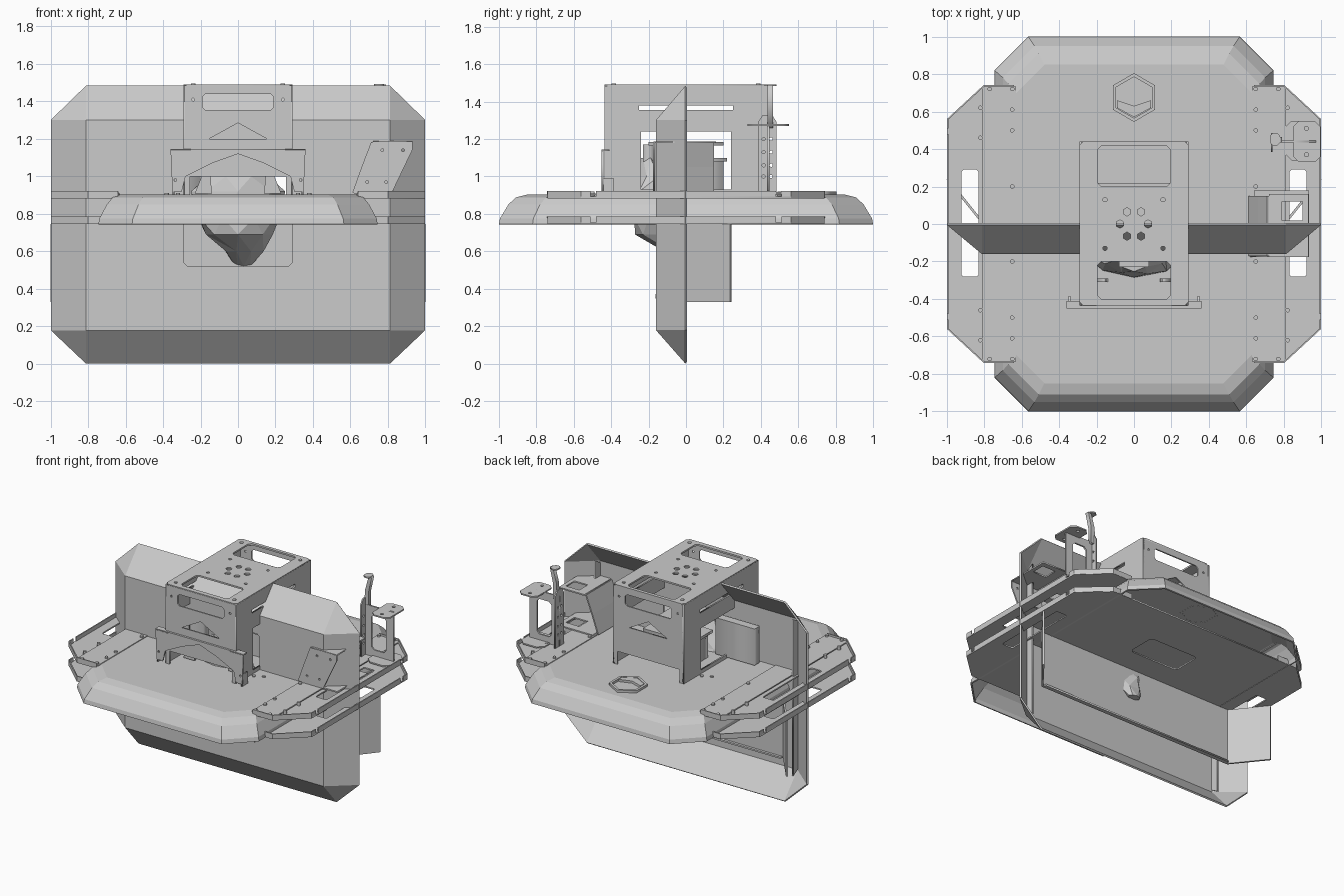
import bpy, bmesh, math, random
from mathutils import Matrix

if "Cube" in bpy.data.objects:
    bpy.data.objects.remove(bpy.data.objects["Cube"])

random.seed(4)
col = bpy.context.scene.collection
AXES = {'xy': ((1, 0, 0), (0, 1, 0), (0, 0, 1)),
        'xz': ((1, 0, 0), (0, 0, 1), (0, -1, 0)),
        'yz': ((0, 1, 0), (0, 0, 1), (1, 0, 0))}


def add(name, mesh):
    ob = bpy.data.objects.new(name, mesh)
    col.objects.link(ob)
    return ob


def poly_mesh(name, verts, faces):
    me = bpy.data.meshes.new(name)
    me.from_pydata(verts, [], faces)
    bm = bmesh.new()
    bm.from_mesh(me)
    bmesh.ops.recalc_face_normals(bm, faces=bm.faces)
    bm.to_mesh(me)
    bm.free()
    return add(name, me)


def rect(u0, u1, v0, v1, c=0):
    if not c:
        return [(u0, v0), (u1, v0), (u1, v1), (u0, v1)]
    return [(u0 + c, v0), (u1 - c, v0), (u1, v0 + c), (u1, v1 - c),
            (u1 - c, v1), (u0 + c, v1), (u0, v1 - c), (u0, v0 + c)]


def disc(u, v, r, n=8):
    return [(u + r * math.cos(math.tau * (i + .5) / n), v + r * math.sin(math.tau * (i + .5) / n)) for i in range(n)]


def plate(name, outline, plane, off, thick=.012, holes=()):
    """Sheet-metal plate with holes, centred on the given offset of its plane."""
    cu = bpy.data.curves.new(name, 'CURVE')
    cu.dimensions, cu.fill_mode, cu.extrude = '2D', 'BOTH', thick / 2
    for pts in [outline, *holes]:
        sp = cu.splines.new('POLY')
        sp.points.add(len(pts) - 1)
        for p, (u, v) in zip(sp.points, pts):
            p.co = (u, v, 0, 1)
        sp.use_cyclic_u = True
    tmp = add('tmp', cu)
    dg = bpy.context.evaluated_depsgraph_get()
    me = bpy.data.meshes.new_from_object(tmp.evaluated_get(dg))
    bpy.data.objects.remove(tmp)
    bpy.data.curves.remove(cu)
    a = Matrix(AXES[plane]).transposed().to_4x4()
    n = AXES[plane][2]
    k = -off if plane == 'xz' else off
    me.transform(Matrix.Translation([c * k for c in n]) @ a)
    me.name = name
    return add(name, me)


def box(name, x0, x1, y0, y1, z0, z1):
    return plate(name, rect(x0, x1, y0, y1), 'xy', (z0 + z1) / 2, z1 - z0)


def strip(name, path, z0, z1, t=.012):
    """Vertical sheet following an xy path."""
    n = len(path)
    ob = poly_mesh(name, [(x, y, z) for z in (z0, z1) for x, y in path],
                   [(i, i + 1, n + i + 1, n + i) for i in range(n - 1)])
    m = ob.modifiers.new('thickness', 'SOLIDIFY')
    m.thickness, m.offset = t, 0
    return ob


def loft(name, rings, caps):
    n = len(rings[0])
    faces = [(k * n + i, k * n + (i + 1) % n, (k + 1) * n + (i + 1) % n, (k + 1) * n + i)
             for k in range(len(rings) - 1) for i in range(n)]
    faces += [tuple(range(k * n, k * n + n)) for k in caps]
    return poly_mesh(name, [v for r in rings for v in r], faces)


# Horizontal hull: inverted pan with rounded sloping bumpers front and back
def hull_ring(hx, hy, z):
    return [(x, y, z) for x, y in rect(-hx, hx, -hy, hy, .18 * hx / .745)]


hull = loft('hull_pan', [hull_ring(.745, 1, .745), hull_ring(.74, .995, .775), hull_ring(.70, .95, .85),
                         hull_ring(.67, .91, .888), hull_ring(.63, .85, .903)], [4])
m = hull.modifiers.new('thickness', 'SOLIDIFY')
m.thickness, m.offset = .012, -1
# Floor closing the hull between the bumpers
plate('hull_floor', rect(-.66, .66, -.74, .74), 'xy', .75, .01, [rect(-.2, .2, .2, .42, .02)])

# Vertical pan, open to the back, notched for the pod
s = [(-.81, -.155, .18), (.81, -.155, .18), (.81, -.155, 1.3), (-.81, -.155, 1.3)]
o = [(-.81, 0, .005), (.81, 0, .005), (.995, 0, .18), (.995, 0, 1.3),
     (.81, 0, 1.48), (-.81, 0, 1.48), (-.995, 0, 1.3), (-.995, 0, .18)]
pan = poly_mesh('vertical_pan', s + o, [(0, 1, 2, 3), (0, 4, 5, 1), (1, 6, 7, 2), (2, 8, 9, 3), (3, 10, 11, 0),
                                       (1, 5, 6), (2, 7, 8), (3, 9, 10), (0, 11, 4)])
m = pan.modifiers.new('thickness', 'SOLIDIFY')
m.thickness, m.offset = .012, 0
cutter = plate('pod_notch_cutter', rect(-.29, .29, .52, 1.16, .02), 'xz', -.13, .2)
cutter.hide_render = True
m = pan.modifiers.new('notch', 'BOOLEAN')
m.operation, m.object, m.solver = 'DIFFERENCE', cutter, 'EXACT'
for sx in (-1, 1):
    plate('pan_joint_rib', [(-.155, .2), (-.09, .16), (-.09, 1.32), (-.155, 1.28)], 'yz', sx * .81, .012)
    plate('pan_bolt', disc(sx * .24, .36, .012), 'xz', -.161, .006)

# Lower rear skirt with swept-back wings
strip('rear_skirt', [(-.995, .24), (-.81, .01), (.81, .01), (.995, .24)], .33, .745, .014)
box('skirt_lip', -.80, .80, .01, .035, .33, .342)

# Side decks on two levels with slots, raised flanges and bolts
edge = [(.64, -.74), (.8, -.74), (1, -.56), (1, .56), (.8, .74), (.64, .74)]
for sx in (-1, 1):
    side = [(x * sx * .997, y) for x, y in edge]
    slot = [(x * sx, y) for x, y in rect(.83, .92, -.28, .29, .01)]
    for z, lvl in ((.75, 'lower'), (.888, 'upper')):
        plate(lvl + '_side_deck', side, 'xy', z, .01, [slot])
        for q in (-1, 1):
            strip(lvl + '_corner_flange', [(sx * .64, q * .738), (sx * .8, q * .738),
                                           (sx * .993, q * .56), (sx * .993, q * .51)], z - .004, z + .035, .008)
        strip(lvl + '_side_flange', [(sx * .993, -.48), (sx * .993, .48)], z - .004, z + .035, .008)
    plate('deck_overlap', rect(min(sx * .63, sx * .81), max(sx * .63, sx * .81), -.735, .735), 'xy', .905, .008)
    for q in (-1, 1):
        for x, y in ((.65, .5), (.65, .61), (.82, .62), (.65, .2), (.77, .72), (.82, .46), (.65, .72)):
            plate('deck_bolt', disc(sx * x, q * y, .012), 'xy', .908, .025)
        for x, y in ((.38, .24), (.32, .27)):
            plate('deck_washer', disc(sx * x, q * y, .012), 'xy', .906, .01)

# Tower: folded box with windows
holes = [rect(-.195, .195, .2, .415, .02), rect(-.195, .195, -.4, -.2, .02)]
holes += [disc(.075 * math.cos(i * math.pi / 3), .075 * math.sin(i * math.pi / 3), .022, 6) for i in range(6)]
holes += [disc(x, y, .012) for x in (-.155, .155) for y in (-.13, .13)]
plate('tower_top', rect(-.29, .29, -.435, .44, .02), 'xy', 1.485, .012, holes)
for x in (-.24, .24):
    for y in (-.385, .385):
        plate('tower_bolt', disc(x, y, .013), 'xy', 1.492, .008)
for sx in (-1, 1):
    plate('tower_side', rect(-.435, .44, .895, 1.485), 'yz', sx * .285, .012,
          [rect(-.24, .24, .93, 1.24), rect(-.25, .25, 1.355, 1.38)])
for y, n in ((-.432, 'front'), (.435, 'back')):
    plate('tower_' + n, rect(-.285, .285, 1.0, 1.485), 'xz', y, .01,
          [rect(-.19, .19, 1.355, 1.44, .015), [(-.155, 1.2), (.155, 1.2), (0, 1.285)],
           disc(-.24, 1.41, .008), disc(.24, 1.41, .008)])
    for sx in (-1, 1):
        plate('tower_' + n + '_leg', rect(min(sx * .285, sx * .255), max(sx * .285, sx * .255), .9, 1.0), 'xz', y, .01)

# Front bracket arch with upper lip and feet
plate('front_bracket', [(-.36, 1.14), (-.35, .92), (-.30, .92), (-.28, 1.0), (-.14, 1.07), (0, 1.12), (.14, 1.07),
                        (.28, 1.0), (.30, .92), (.35, .92), (.36, 1.14)], 'xz', -.447, .01,
      [disc(-.335, .98, .008), disc(.335, .98, .008)])
box('front_bracket_lip', -.36, .36, -.452, -.41, 1.135, 1.145)
for sx in (-1, 1):
    plate('bracket_cheek', rect(-.45, -.385, .9, .99), 'yz', sx * .345, .01)

# Faceted pod through the hull, its beak sweeping down and back through the skirt
prof = [(.52, .05, .04, .03), (.6, .11, -.04, .09), (.69, .18, -.12, .15), (.78, .23, -.15, .14),
        (.92, .24, -.17, .11), (1.0, .18, -.18, .09), (1.1, .09, -.19, .06)]
rings = []
for k, (z, rx, yc, ry) in enumerate(prof):
    ring = []
    for i in range(8):
        a = math.tau * (i + .5 * (k % 2)) / 8
        q = random.uniform(.9, 1.06)
        ring.append((.03 * (k < 2) + q * rx * math.cos(a), yc + q * ry * math.sin(a), z))
    rings.append(ring)
pod = loft('faceted_pod', rings, [0, len(prof) - 1])
pod.modifiers.new('facets', 'TRIANGULATE')
for sx in (-1, 1):
    plate('pod_fin', [(sx * .14, .91), (sx * .23, .91), (sx * .17, 1.06), (sx * .15, 1.06)], 'xz', -.3, .02)

# Equipment inside and beside the tower
box('inner_case', -.18, .18, 0, .2, .9, 1.08)
box('inner_case_lid', -.2, .2, -.03, .22, 1.08, 1.1)
box('tower_shelf', -.13, .13, -.2, .2, 1.165, 1.185)
box('shelf_post', -.08, .08, -.23, -.17, 1.06, 1.17)
box('rear_module', -.52, -.2, -.12, -.06, .91, 1.18)

# Rear hexagonal socket
def hexa(r):
    return [(r * math.sin(i * math.pi / 3), .675 + r * math.cos(i * math.pi / 3)) for i in range(6)]


plate('hex_socket', hexa(.13), 'xy', .905, .03, [hexa(.11)])
plate('hex_chevron', [(-.09, .66), (-.09, .62), (0, .57), (.09, .62), (.09, .66), (0, .63)], 'xy', .91, .02)

# Sloped side bracket on the right deck
prof = [(.62, .91), (.82, .91), (.93, 1.14), (.93, 1.185), (.72, 1.185), (.67, 1.05)]
plate('side_bracket_front', prof, 'xz', -.172, .01,
      [disc(x, z, .008) for x, z in ((.69, .97), (.79, .97), (.77, 1.14), (.88, 1.14))])
plate('side_bracket_top', rect(.72, .93, -.175, .16), 'xy', 1.183, .01, [rect(.79, .90, .02, .12)])
plate('side_bracket_base', rect(.64, .935, -.175, .18), 'xy', .913, .01, [rect(.79, .90, .02, .12)])
back = poly_mesh('side_bracket_slope', [(x, y, z) for y in (-.17, .15) for x, z in ((.62, .91), (.67, 1.05), (.72, 1.18))],
                 [(0, 1, 4, 3), (1, 2, 5, 4)])
back.modifiers.new('thickness', 'SOLIDIFY').thickness = .01

# Sensor mast: windowed frame, round-topped cheek, perch and bent arm
plate('mast_frame', rect(.73, .97, .9, 1.28), 'xz', .44, .012, [rect(.79, .91, .96, 1.22, .02)])
cheek = [(.385, .9), (.485, .9), (.485, 1.29), (.46, 1.33), (.41, 1.33), (.385, 1.29)]
plate('mast_cheek', cheek, 'yz', .735, .01,
      [disc(y, z, .009) for y in (.415, .455) for z in (1.0, 1.06, 1.13, 1.2)])
plate('mast_perch', rect(.85, .995, .33, .55, .03), 'xy', 1.275, .01,
      [disc(.92, y, .012) for y in (.37, .51)])
plate('mast_foot', rect(.8, .99, .34, .55, .04), 'xy', .912, .01)
plate('mast_arm', [(.73, 1.26), (.765, 1.26), (.765, 1.38), (.79, 1.49), (.765, 1.49), (.735, 1.38)], 'xz', .45, .03)
plate('mast_arm_tip', rect(.725, .78, .42, .485, .015), 'xy', 1.488, .01)
